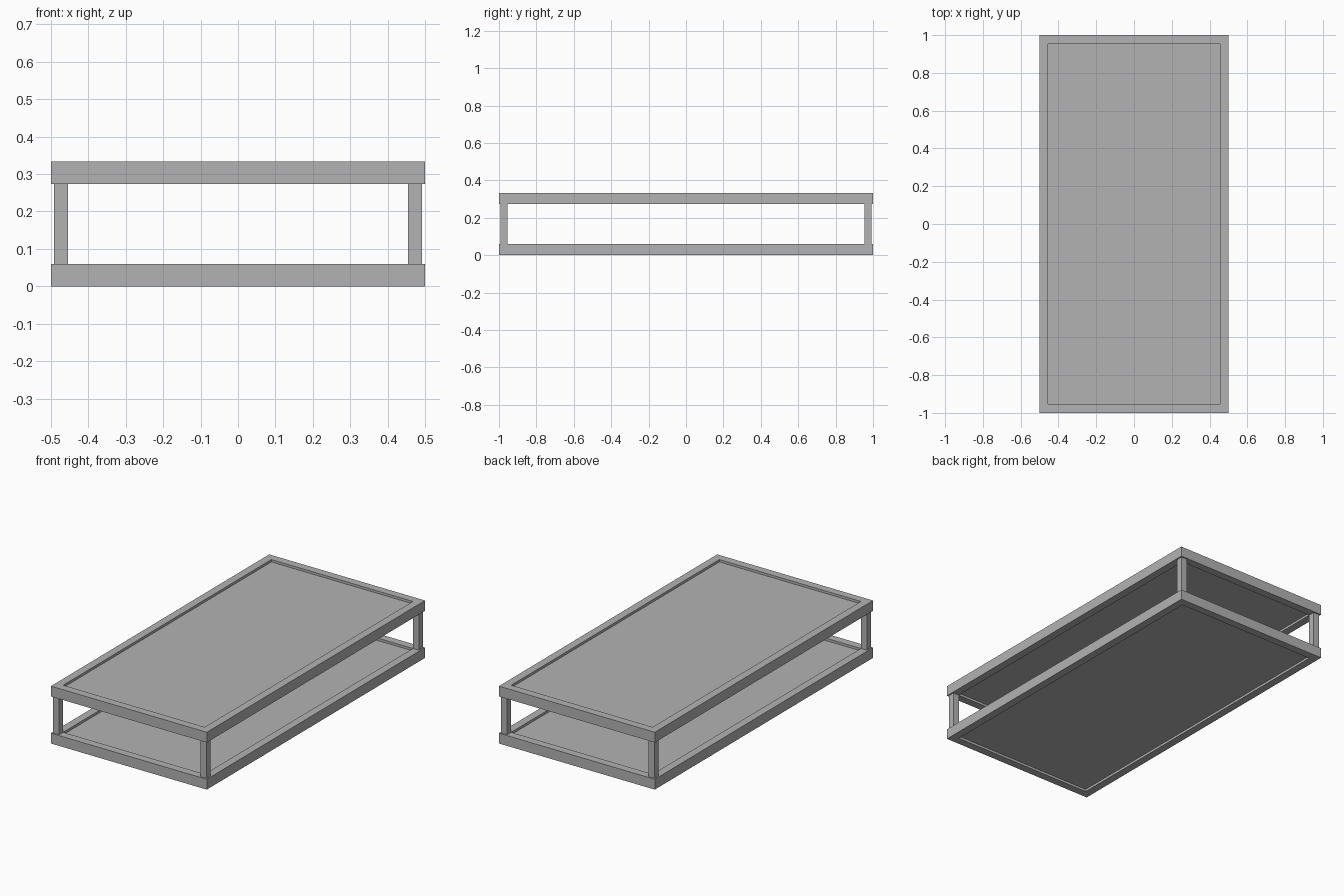
import bpy
import bmesh

default = bpy.data.objects.get("Cube")
if default:
    bpy.data.objects.remove(default, do_unlink=True)

grey = bpy.data.materials.new("plain_grey")
grey.use_nodes = True
colour = (0.45, 0.45, 0.45, 1)
grey.diffuse_color = colour
grey.node_tree.nodes["Principled BSDF"].inputs["Base Color"].default_value = colour

HALF_X, HALF_Y = 0.5, 1.0
RIM = 0.046          # rail width seen from above
RAIL_H = 0.06        # rail height
HEIGHT = 0.333
RECESS = 0.014       # panel set-back from both rail faces
POST_IN, POST_OUT = 0.046, 0.008


def finish(name, bm):
    bmesh.ops.recalc_face_normals(bm, faces=bm.faces)
    mesh = bpy.data.meshes.new(name)
    bm.to_mesh(mesh)
    bm.free()
    mesh.materials.append(grey)
    obj = bpy.data.objects.new(name, mesh)
    bpy.context.collection.objects.link(obj)
    return obj


def box(name, low, high):
    bm = bmesh.new()
    bmesh.ops.create_cube(bm, size=1)
    for v in bm.verts:
        v.co = [h if c > 0 else l for c, l, h in zip(v.co, low, high)]
    return finish(name, bm)


def frame(name, z0, z1):
    """Rectangular ring of four rails, extruded upward."""
    bm = bmesh.new()
    corners = [(-1, -1), (1, -1), (1, 1), (-1, 1)]
    outer = [bm.verts.new((sx * HALF_X, sy * HALF_Y, z0)) for sx, sy in corners]
    inner = [bm.verts.new((sx * (HALF_X - RIM), sy * (HALF_Y - RIM), z0))
             for sx, sy in corners]
    for i in range(4):
        j = (i + 1) % 4
        bm.faces.new((outer[i], outer[j], inner[j], inner[i]))
    result = bmesh.ops.extrude_face_region(bm, geom=bm.faces[:])
    for v in result["geom"]:
        if isinstance(v, bmesh.types.BMVert):
            v.co.z = z1
    # The ring needs its underside: rebuild it where extrusion removed it
    if not any(all(abs(v.co.z - z0) < 1e-6 for v in f.verts) for f in bm.faces):
        for i in range(4):
            j = (i + 1) % 4
            bm.faces.new((outer[i], outer[j], inner[j], inner[i]))
    return finish(name, bm)


# Two identical tiers: rail frame with a recessed panel
for tier, z in (("lower", 0), ("upper", HEIGHT - RAIL_H)):
    frame(tier + "_frame", z, z + RAIL_H)
    x, y = HALF_X - RIM, HALF_Y - RIM
    box(tier + "_panel", (-x, -y, z + RECESS), (x, y, z + RAIL_H - RECESS))

# Four corner posts between the tiers
for side, sx in (("left", 1), ("right", -1)):
    for end, sy in (("front", -1), ("back", 1)):
        xs = sorted((sx * (HALF_X - POST_IN), sx * (HALF_X - POST_OUT)))
        ys = sorted((sy * (HALF_Y - POST_IN), sy * (HALF_Y - POST_OUT)))
        box(f"{end}_{side}_post", (xs[0], ys[0], RAIL_H),
            (xs[1], ys[1], HEIGHT - RAIL_H))
